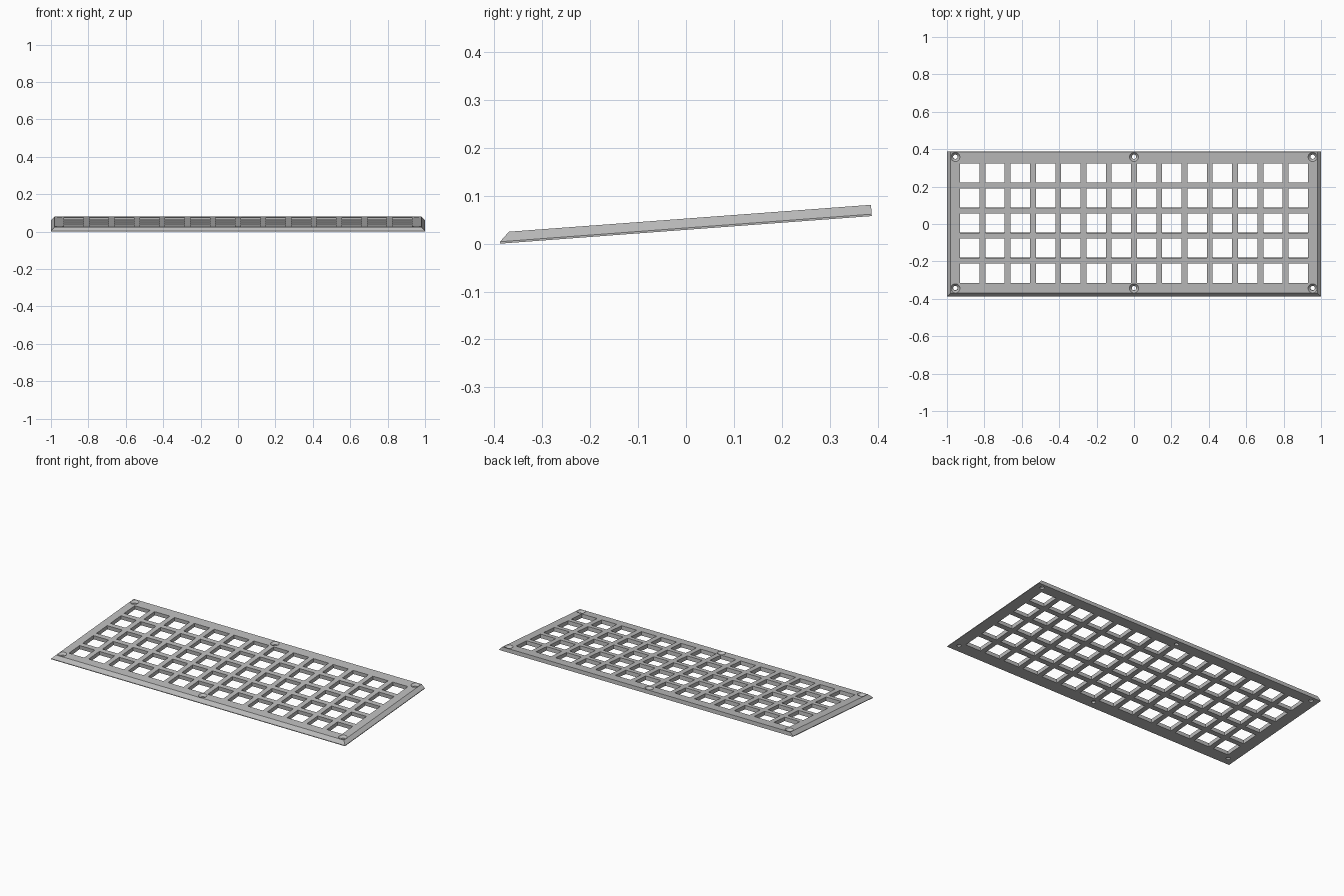
import bpy, bmesh, math
from mathutils import Matrix

old = bpy.data.objects.get("Cube")
if old:
    bpy.data.objects.remove(old, do_unlink=True)

TILT = math.atan(0.0742)
THICK, LIP, BEVEL = 0.0235, 0.004, 0.02
HALF_X, HALF_Y = 1.0, 0.389
COLS, ROWS, PITCH_X, PITCH_Y, HOLE = 14, 5, 0.1351, 0.1345, 0.104

grey = bpy.data.materials.new("plate_grey")
grey.use_nodes = True
colour = (0.5, 0.5, 0.5, 1)
grey.diffuse_color = colour
grey.node_tree.nodes["Principled BSDF"].inputs["Base Color"].default_value = colour


def loft(bm, rings):
    """Closed solid through equal-length rings of points, bottom to top."""
    loops = [[bm.verts.new(p) for p in ring] for ring in rings]
    n = len(loops[0])
    for low, high in zip(loops, loops[1:]):
        for i in range(n):
            j = (i + 1) % n
            bm.faces.new((low[i], low[j], high[j], high[i]))
    bm.faces.new(loops[0][::-1])
    bm.faces.new(loops[-1])


def rectangle(x, front, back, z):
    return [(-x, front, z), (x, front, z), (x, back, z), (-x, back, z)]


def circle(cx, cy, r, z, n=32):
    return [(cx + r * math.cos(math.tau * i / n),
             cy + r * math.sin(math.tau * i / n), z) for i in range(n)]


def make_object(name, bm):
    mesh = bpy.data.meshes.new(name)
    bm.to_mesh(mesh)
    bm.free()
    obj = bpy.data.objects.new(name, mesh)
    bpy.context.collection.objects.link(obj)
    mesh.materials.append(grey)
    return obj


# Plate with bevelled front and sides and a square back
bm = bmesh.new()
loft(bm, [rectangle(HALF_X, -HALF_Y, HALF_Y, 0),
          rectangle(HALF_X, -HALF_Y, HALF_Y, LIP),
          rectangle(HALF_X - BEVEL, -HALF_Y + BEVEL, HALF_Y, THICK)])
plate = make_object("key_plate", bm)

# Cutter: grid of square key openings and countersunk screw holes
bm = bmesh.new()
for col in range(COLS):
    for row in range(ROWS):
        x = (col - (COLS - 1) / 2) * PITCH_X
        y = (row - (ROWS - 1) / 2) * PITCH_Y + 0.006
        place = Matrix.Translation((x, y, THICK / 2)) @ Matrix.Diagonal((HOLE, HOLE, 0.1, 1))
        bmesh.ops.create_cube(bm, size=1, matrix=place)
for x in (-0.955, 0, 0.955):
    for y in (-0.343, 0.361):
        loft(bm, [circle(x, y, 0.012, -0.02), circle(x, y, 0.012, 0.011),
                  circle(x, y, 0.0243, THICK), circle(x, y, 0.0243, THICK + 0.02)])
cutter = make_object("opening_cutter", bm)
cutter.hide_render = True

# Cut the openings, then tilt the plate so its front edge rests on the ground
cut = plate.modifiers.new("openings", 'BOOLEAN')
cut.operation = 'DIFFERENCE'
cut.solver = 'EXACT'
cut.object = cutter
bpy.context.view_layer.objects.active = plate
plate.select_set(True)
bpy.ops.object.modifier_apply(modifier=cut.name)
bpy.data.objects.remove(cutter, do_unlink=True)

plate.data.transform(Matrix.Rotation(TILT, 4, 'X'))
plate.data.transform(Matrix.Translation((0, 0, -min(v.co.z for v in plate.data.vertices))))
bpy.ops.object.shade_smooth_by_angle(angle=math.radians(30))
